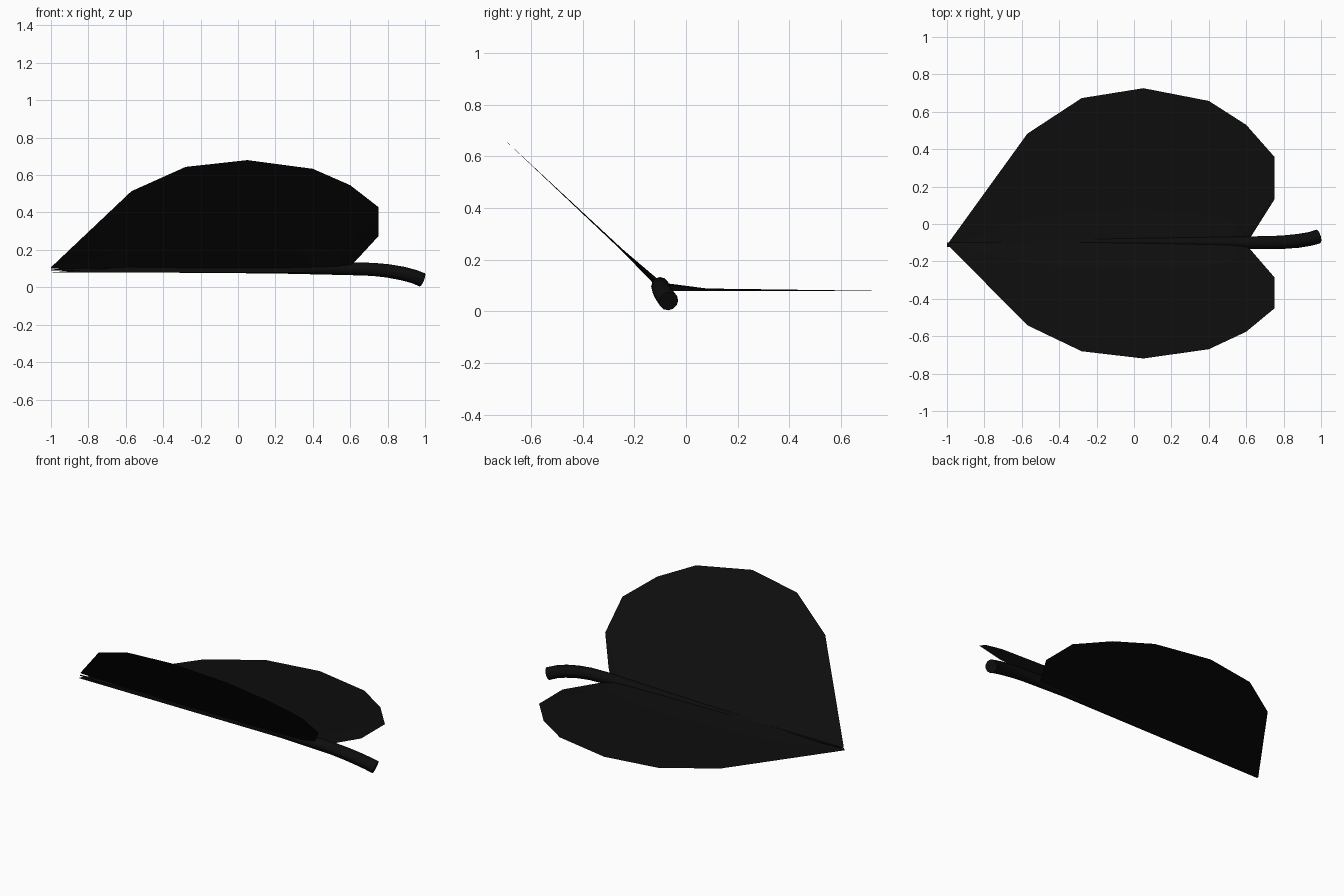
import bpy
import bmesh
from mathutils import Vector

if "Cube" in bpy.data.objects:
    bpy.data.objects.remove(bpy.data.objects["Cube"])

dark = bpy.data.materials.new("dark_leaf")
dark.diffuse_color = (0.004, 0.004, 0.004, 1)
dark.use_nodes = True
dark.node_tree.nodes["Principled BSDF"].inputs["Base Color"].default_value = dark.diffuse_color

# Leaf half outline: (edge x, distance from fold, matching x on the fold)
OUTLINE = [(-1.0, 0.01, -1.0), (-0.57, 0.605, -0.6), (-0.28, 0.795, -0.3),
           (0.05, 0.848, 0.0), (0.40, 0.78, 0.28), (0.60, 0.652, 0.42),
           (0.75, 0.482, 0.48), (0.75, 0.252, 0.53), (0.63, 0.062, 0.57),
           (0.59, 0.01, 0.59)]


def leaf_half(name, fold, direction, normal, upper, lower):
    """Thin plate that thickens towards the fold line."""
    fold, direction, normal = Vector(fold), Vector(direction), Vector(normal)
    bm = bmesh.new()

    def vert(x, d, h):
        return bm.verts.new(Vector((x, 0, 0)) + fold + direction * d + normal * h)

    rows = []
    for x, d, s in OUTLINE:
        grow = min(1, (s + 1) / 0.5)
        mid_x = s + (x - s) * 0.24
        rows.append([vert(s, 0, -lower * grow), vert(mid_x, d * 0.24, -lower * grow * 0.25),
                     vert(x, d, 0), vert(mid_x, d * 0.24, upper * grow * 0.25),
                     vert(s, 0, upper * grow)])
    for a, b in zip(rows, rows[1:]):
        for i in range(5):
            j = (i + 1) % 5
            bm.faces.new((a[i], a[j], b[j], b[i]))
    bm.faces.new(rows[-1])
    bmesh.ops.remove_doubles(bm, verts=bm.verts, dist=0.0005)
    bmesh.ops.triangulate(bm, faces=bm.faces)
    bmesh.ops.recalc_face_normals(bm, faces=bm.faces)
    mesh = bpy.data.meshes.new(name)
    bm.to_mesh(mesh)
    bm.free()
    mesh.materials.append(dark)
    bpy.context.collection.objects.link(bpy.data.objects.new(name, mesh))


# Flat half and raised half
leaf_half("leaf_flat_half", (0, -0.122, 0.08), (0, 1, 0), (0, 0, 1), 0.035, 0.0)
leaf_half("leaf_raised_half", (0, -0.1, 0.1), (0, -0.73, 0.684), (0, 0.684, 0.73), 0.013, 0.013)

# Stem: tapered tube, (x, y, z, radius)
PATH = [(-1.0, -0.11, 0.093, 0.003), (-0.6, -0.103, 0.094, 0.014),
        (-0.2, -0.096, 0.097, 0.02), (0.2, -0.096, 0.099, 0.025),
        (0.6, -0.1, 0.099, 0.034), (0.72, -0.1, 0.096, 0.035),
        (0.8, -0.097, 0.088, 0.036), (0.88, -0.09, 0.074, 0.037),
        (0.94, -0.08, 0.058, 0.037), (0.985, -0.067, 0.04, 0.038)]
curve = bpy.data.curves.new("stem", 'CURVE')
curve.dimensions = '3D'
curve.bevel_depth = 1
curve.bevel_resolution = 4
curve.use_fill_caps = True
spline = curve.splines.new('POLY')
spline.points.add(len(PATH) - 1)
for p, (x, y, z, r) in zip(spline.points, PATH):
    p.co = (x, y, z, 1)
    p.radius = r
stem = bpy.data.objects.new("stem", curve)
bpy.context.collection.objects.link(stem)
curve.materials.append(dark)
bpy.context.view_layer.objects.active = stem
stem.select_set(True)
bpy.ops.object.convert(target='MESH')
bpy.ops.object.shade_smooth_by_angle()
